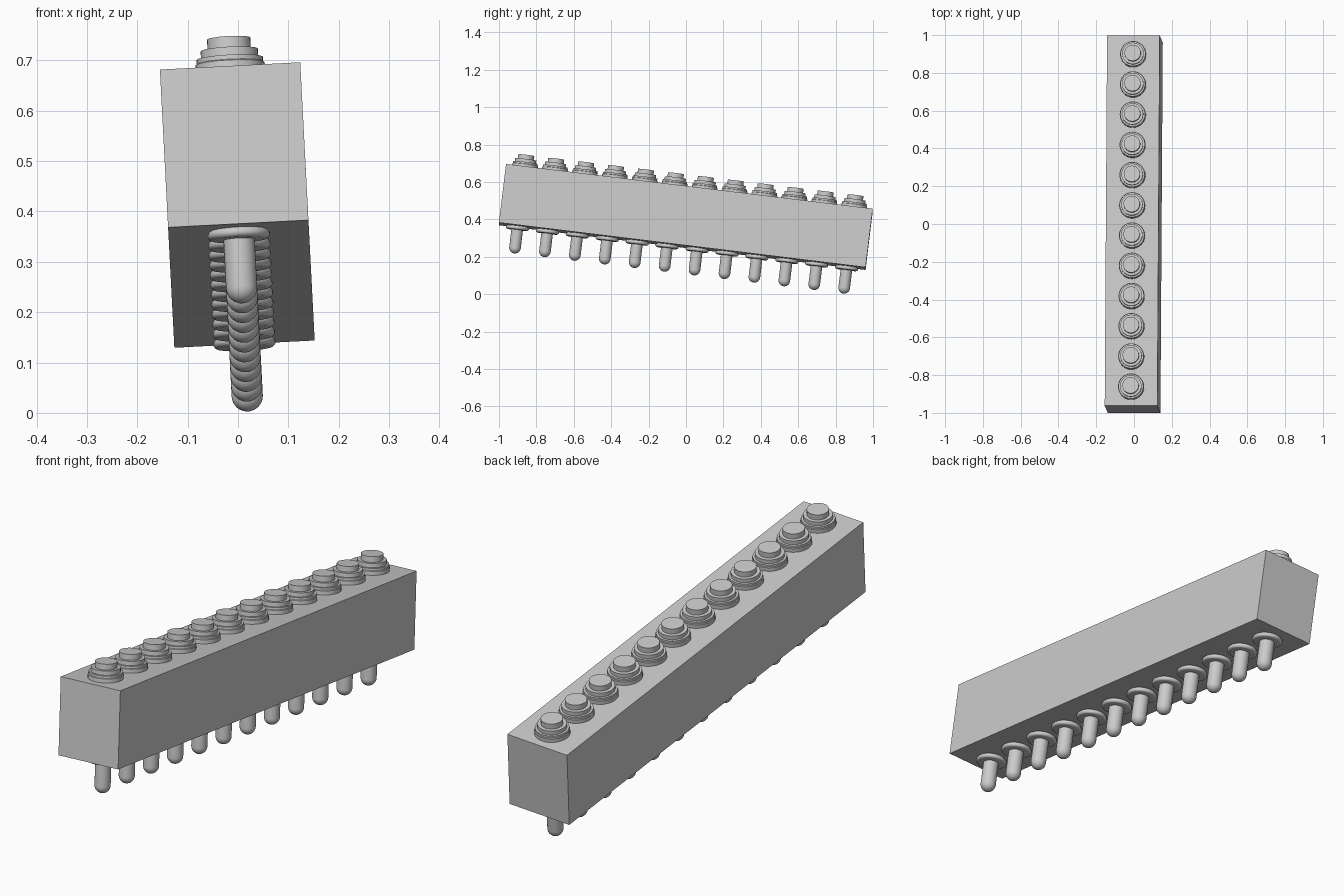
import bpy, bmesh, math
from mathutils import Matrix, Vector

cube = bpy.data.objects.get("Cube")
if cube:
    bpy.data.objects.remove(cube, do_unlink=True)

grey = bpy.data.materials.new("plain_grey")
grey.use_nodes = True
colour = (0.6, 0.6, 0.6, 1)
grey.diffuse_color = colour
grey.node_tree.nodes["Principled BSDF"].inputs["Base Color"].default_value = colour

# Tilted frame shared by every part
x_axis = Vector((0.9987, 0, 0.0519))
y_axis = Vector((0.0063, 0.9926, -0.121)).normalized()
z_axis = x_axis.cross(y_axis)
frame = Matrix((x_axis, y_axis, z_axis)).transposed().to_4x4()
frame.translation = (-0.0014, -0.001, 0.4127)

WIDTH, LENGTH, HEIGHT = 0.279, 1.975, 0.316
COUNT, PITCH = 12, 0.1612


def add_object(name, bm, matrix):
    bmesh.ops.recalc_face_normals(bm, faces=bm.faces)
    mesh = bpy.data.meshes.new(name)
    bm.to_mesh(mesh)
    bm.free()
    mesh.materials.append(grey)
    obj = bpy.data.objects.new(name, mesh)
    bpy.context.collection.objects.link(obj)
    obj.matrix_world = matrix
    return obj


def lathe(name, profile, matrix, segments=32):
    """Spin a radius/height profile about the local z axis."""
    bm = bmesh.new()
    verts = [bm.verts.new((r, 0, z)) for r, z in profile]
    edges = [bm.edges.new(pair) for pair in zip(verts, verts[1:])]
    bmesh.ops.spin(bm, geom=verts + edges, cent=(0, 0, 0), axis=(0, 0, 1),
                   angle=math.tau, steps=segments)
    bmesh.ops.remove_doubles(bm, verts=bm.verts, dist=0.0001)
    obj = add_object(name, bm, matrix)
    bpy.ops.object.select_all(action="DESELECT")
    obj.select_set(True)
    bpy.context.view_layer.objects.active = obj
    bpy.ops.object.shade_smooth_by_angle(angle=math.radians(35))


def arc(radius, centre_r, centre_z, start, end, steps):
    angles = [math.radians(start + (end - start) * i / steps) for i in range(steps + 1)]
    return [(centre_r + radius * math.cos(a), centre_z + radius * math.sin(a)) for a in angles]


# Long housing
bm = bmesh.new()
bmesh.ops.create_cube(bm, size=1, matrix=Matrix.Diagonal((WIDTH, LENGTH, HEIGHT, 1)))
add_object("housing", bm, frame)

# Stepped cap on the top, rounded pin and collar underneath
cap = [(0, -0.01), (0.069, -0.01), (0.069, 0.016), (0.066, 0.018), (0.066, 0.027),
       (0.057, 0.027), (0.057, 0.044), (0.043, 0.044), (0.043, 0.067), (0, 0.067)]
PIN_R = 0.031
pin = [(0, 0.01), (PIN_R, 0.01)] + arc(PIN_R, 0, -0.147 + PIN_R, 0, -90, 8)
collar = [(0, 0.002), (0.052, 0.002)] + arc(0.01, 0.052, -0.01, 90, -90, 8) + [(0, -0.02)]

for i in range(COUNT):
    y = (i - (COUNT - 1) / 2) * PITCH
    top = frame @ Matrix.Translation((0, y, HEIGHT / 2))
    bottom = frame @ Matrix.Translation((0, y, -HEIGHT / 2))
    lathe(f"stepped_cap_{i + 1}", cap, top)
    lathe(f"pin_{i + 1}", pin, bottom)
    lathe(f"pin_collar_{i + 1}", collar, bottom)
